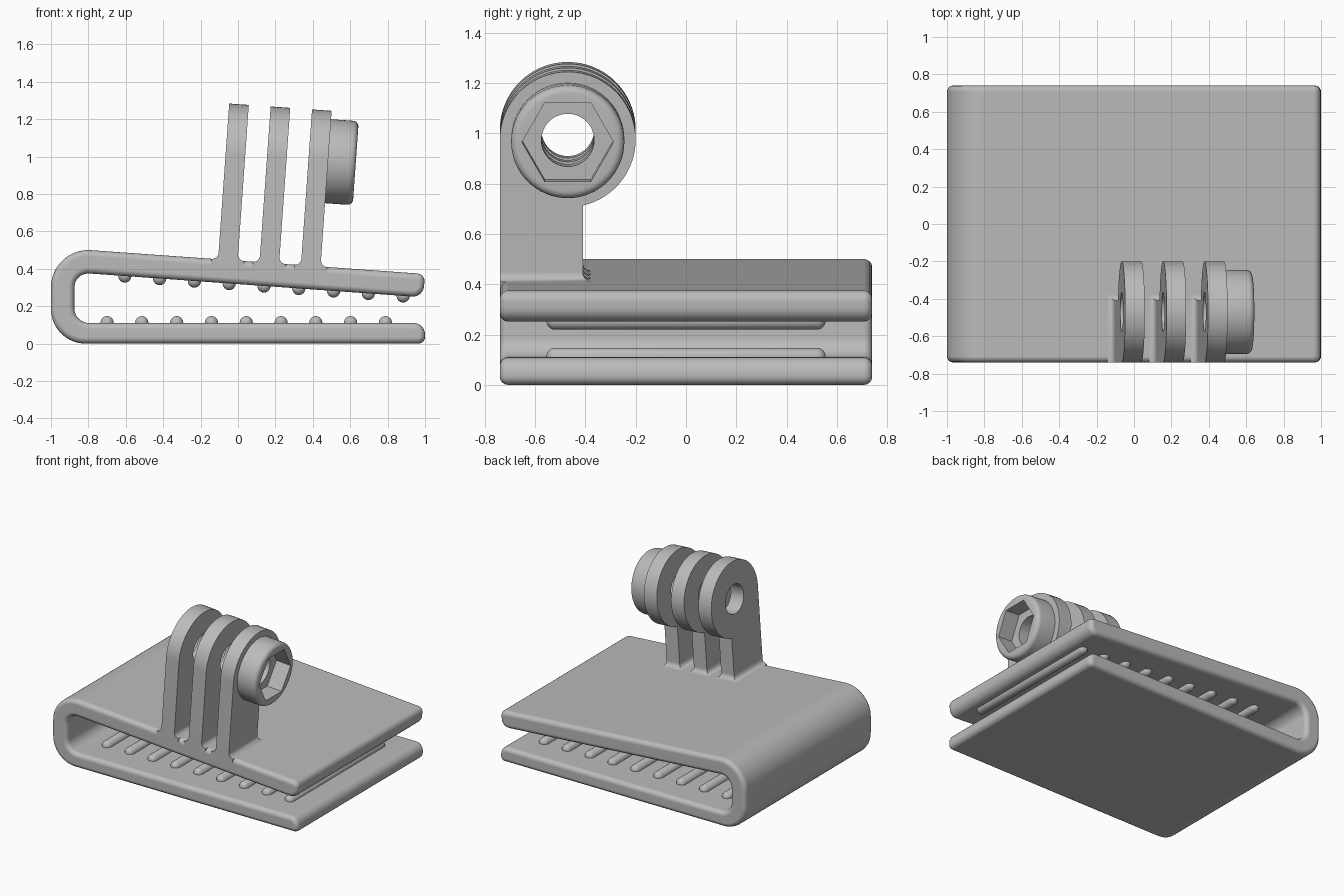
import bpy, bmesh, math
from mathutils import Matrix, Vector

cube = bpy.data.objects.get("Cube")
if cube:
    bpy.data.objects.remove(cube, do_unlink=True)

# Single plastic colour
grey = bpy.data.materials.new("light grey plastic")
grey.use_nodes = True
COLOUR = (0.5, 0.5, 0.5, 1)
grey.diffuse_color = COLOUR
grey.node_tree.nodes["Principled BSDF"].inputs["Base Color"].default_value = COLOUR

TILT = math.radians(4.08)
HALF_DEPTH = 0.74
# Frame standing on the sloping upper plate, at the foot of the first finger
FRAME = Matrix.Translation((-0.054, 0, 0.447)) @ Matrix.Rotation(TILT, 4, 'Y')
PIVOT_Y, PIVOT_Z = -0.47, 0.565
FINGERS = (0, 0.222, 0.444)
HALF_THICK = 0.0525


def make(name, bm, matrix=Matrix()):
    bmesh.ops.recalc_face_normals(bm, faces=bm.faces)
    mesh = bpy.data.meshes.new(name)
    bm.to_mesh(mesh)
    bm.free()
    ob = bpy.data.objects.new(name, mesh)
    bpy.context.collection.objects.link(ob)
    ob.matrix_world = matrix
    mesh.materials.append(grey)
    return ob


def select(ob):
    bpy.ops.object.select_all(action='DESELECT')
    ob.select_set(True)
    bpy.context.view_layer.objects.active = ob


def smooth(ob):
    select(ob)
    bpy.ops.object.shade_smooth_by_angle(angle=math.radians(35))


def cut(ob, cutter):
    bpy.context.view_layer.update()
    mod = ob.modifiers.new("cut", 'BOOLEAN')
    mod.operation, mod.object, mod.solver = 'DIFFERENCE', cutter, 'EXACT'
    select(ob)
    bpy.ops.object.modifier_apply(modifier=mod.name)
    bpy.data.objects.remove(cutter, do_unlink=True)


def arc(cx, cy, r, start, end, steps=10):
    angles = [math.radians(start + (end - start) * i / steps) for i in range(steps + 1)]
    return [(cx + r * math.cos(a), cy + r * math.sin(a)) for a in angles]


def extrude(points, direction):
    bm = bmesh.new()
    face = bm.faces.new([bm.verts.new(p) for p in points])
    new = bmesh.ops.extrude_face_region(bm, geom=[face])["geom"]
    moved = [v for v in new if isinstance(v, bmesh.types.BMVert)]
    bmesh.ops.translate(bm, verts=moved, vec=direction)
    return bm


def rod(radius, x0, x1, sides, turn=0):
    # Prism along local x through the pivot
    bm = bmesh.new()
    spin = (Matrix.Translation(((x0 + x1) / 2, PIVOT_Y, PIVOT_Z))
            @ Matrix.Rotation(turn, 4, 'X') @ Matrix.Rotation(math.pi / 2, 4, 'Y'))
    bmesh.ops.create_cone(bm, cap_ends=True, segments=sides, radius1=radius,
                          radius2=radius, depth=x1 - x0, matrix=spin)
    return bm


# Folded clip: U profile with rounded fold and rounded lips
deg = math.degrees(TILT)
normal = Vector((math.sin(TILT), math.cos(TILT)))
along = Vector((math.cos(TILT), -math.sin(TILT)))
fold = Vector((-0.8, 0.3))
lip = fold + normal * 0.2 + along * 1.79
lip_top = lip - normal * 0.04 - along * 0.04
lip_low = lip - normal * 0.065 - along * 0.06
profile = (arc(0.965, 0.035, 0.035, -90, 0, 5) + arc(0.94, 0.05, 0.06, 0, 90, 6)
           + arc(-0.795, 0.19, 0.08, 270, 180)
           + arc(fold.x, fold.y, 0.075, 180, 90 - deg)
           + arc(lip_low.x, lip_low.y, 0.06, -90 - deg, -deg, 6)
           + arc(lip_top.x, lip_top.y, 0.04, -deg, 90 - deg, 5)
           + arc(fold.x, fold.y, 0.2, 90 - deg, 180, 16)
           + arc(-0.815, 0.185, 0.185, 180, 270, 16))
bm = extrude([(x, -HALF_DEPTH, z) for x, z in profile], (0, 2 * HALF_DEPTH, 0))
rims = [e for e in bm.edges if abs(e.verts[0].co.y - e.verts[1].co.y) < 0.001]
bmesh.ops.bevel(bm, geom=rims, offset=0.032, segments=4, profile=0.5, affect='EDGES')
clip = make("folded_clip", bm)
smooth(clip)
clip.modifiers.new("even shading", 'WEIGHTED_NORMAL').keep_sharp = True


# Grip ribs on both inner faces
def rib(name, x, z):
    bm = bmesh.new()
    bmesh.ops.create_uvsphere(bm, u_segments=16, v_segments=9, radius=0.036,
                              matrix=Matrix.Rotation(math.pi / 2, 4, 'X'))
    for v in bm.verts:
        v.co.y += math.copysign(0.519, v.co.y)
    smooth(make(name, bm, Matrix.Translation((x, 0, z))))


for i in range(9):
    rib("lower_rib", -0.7 + 0.186 * i, 0.112)
    x = -0.605 + 0.186 * i
    rib("upper_rib", x, 0.361 - (x + 0.605) * math.tan(TILT))

# Mounting fingers: neck with a round eye, drilled, and a flared foot
NECK_BACK, RADIUS = -0.41, 0.27
join = math.degrees(math.acos((NECK_BACK - PIVOT_Y) / RADIUS))
outline = ([(-HALF_DEPTH, -0.06), (NECK_BACK, -0.06)]
           + arc(PIVOT_Y, PIVOT_Z, RADIUS, -join, 180, 48))
for x in FINGERS:
    bm = extrude([(x - HALF_THICK, y, z) for y, z in outline], (2 * HALF_THICK, 0, 0))
    finger = make("mount_finger", bm, FRAME)
    cut(finger, make("bolt_hole", rod(0.105, x - 0.1, x + 0.1, 48), FRAME))
    smooth(finger)

    bm = bmesh.new()
    flare = 0.035
    levels = [(flare, -0.03)] + [(flare - c, flare + s) for c, s in arc(0, 0, flare, -90, 0, 6)]
    rings = []
    for d, z in levels:
        w = HALF_THICK + d
        corners = ((x - w, -HALF_DEPTH), (x + w, -HALF_DEPTH),
                   (x + w, NECK_BACK + d), (x - w, NECK_BACK + d))
        rings.append([bm.verts.new((px, py, z)) for px, py in corners])
    for low, high in zip(rings, rings[1:]):
        for k in range(4):
            n = (k + 1) % 4
            bm.faces.new((low[k], low[n], high[n], high[k]))
    bm.faces.new(rings[0])
    bm.faces.new(rings[-1])
    smooth(make("finger_foot", bm, FRAME))

# Nut holder: rounded boss with a hexagonal pocket and a through hole
bm = rod(0.225, 0.48, 0.645, 64)
rim = [e for e in bm.edges if all(v.co.x > 0.64 for v in e.verts)]
bmesh.ops.bevel(bm, geom=rim, offset=0.03, segments=5, profile=0.5, affect='EDGES')
boss = make("nut_holder", bm, FRAME)
cut(boss, make("hex_pocket", rod(0.182, 0.53, 0.8, 6), FRAME))
cut(boss, make("bolt_hole", rod(0.105, 0.4, 0.8, 48), FRAME))
smooth(boss)
